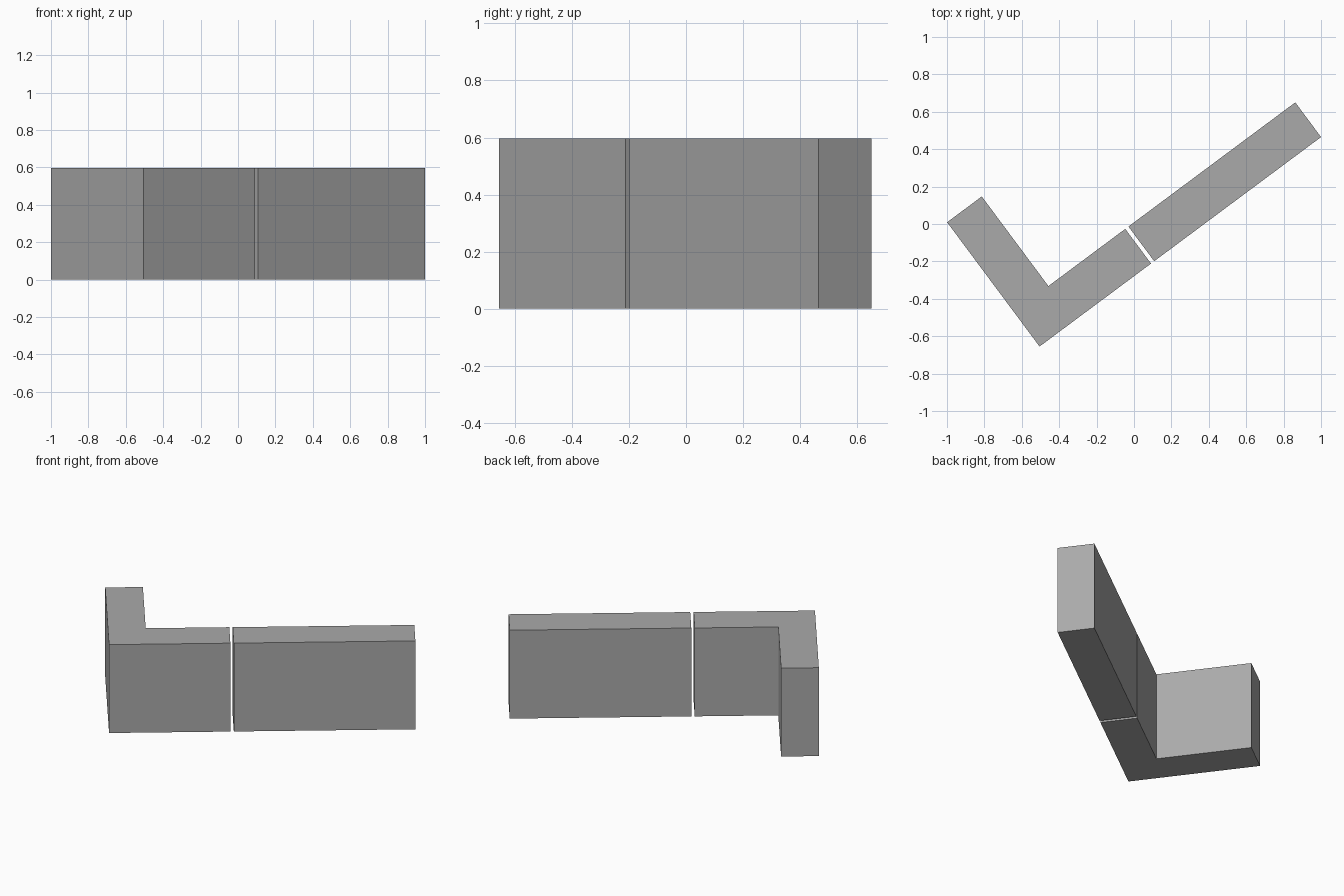
import bpy
import math
from mathutils import Matrix, Vector

if "Cube" in bpy.data.objects:
    bpy.data.objects.remove(bpy.data.objects["Cube"], do_unlink=True)

HEIGHT = 0.597
WIDTH = 0.231
TURN = Matrix.Rotation(math.radians(36.65), 3, "Z")
CORNER = Vector((-0.505, -0.655, 0))

grey = bpy.data.materials.new("plain grey")
colour = (0.4, 0.4, 0.4, 1)
grey.use_nodes = True
grey.diffuse_color = colour
grey.node_tree.nodes["Principled BSDF"].inputs["Base Color"].default_value = colour


def wall(name, outline):
    """Raise a flat outline, given along the wall's own axes, into a solid block."""
    n = len(outline)
    verts = [CORNER + TURN @ Vector((u, v, z)) for z in (0, HEIGHT) for u, v in outline]
    sides = [(i, (i + 1) % n, (i + 1) % n + n, i + n) for i in range(n)]
    caps = [tuple(reversed(range(n))), tuple(range(n, 2 * n))]
    mesh = bpy.data.meshes.new(name)
    mesh.from_pydata(verts, [], sides + caps)
    mesh.materials.append(grey)
    bpy.context.collection.objects.link(bpy.data.objects.new(name, mesh))


# Corner block with its two arms
ARM, RETURN = 0.743, 0.828
wall("corner_wall", [(0, 0), (ARM, 0), (ARM, WIDTH), (WIDTH, WIDTH), (WIDTH, RETURN), (0, RETURN)])

# Straight block, set off by a narrow gap
START, END = 0.764, 1.876
wall("straight_wall", [(START, 0), (END, 0), (END, WIDTH), (START, WIDTH)])
